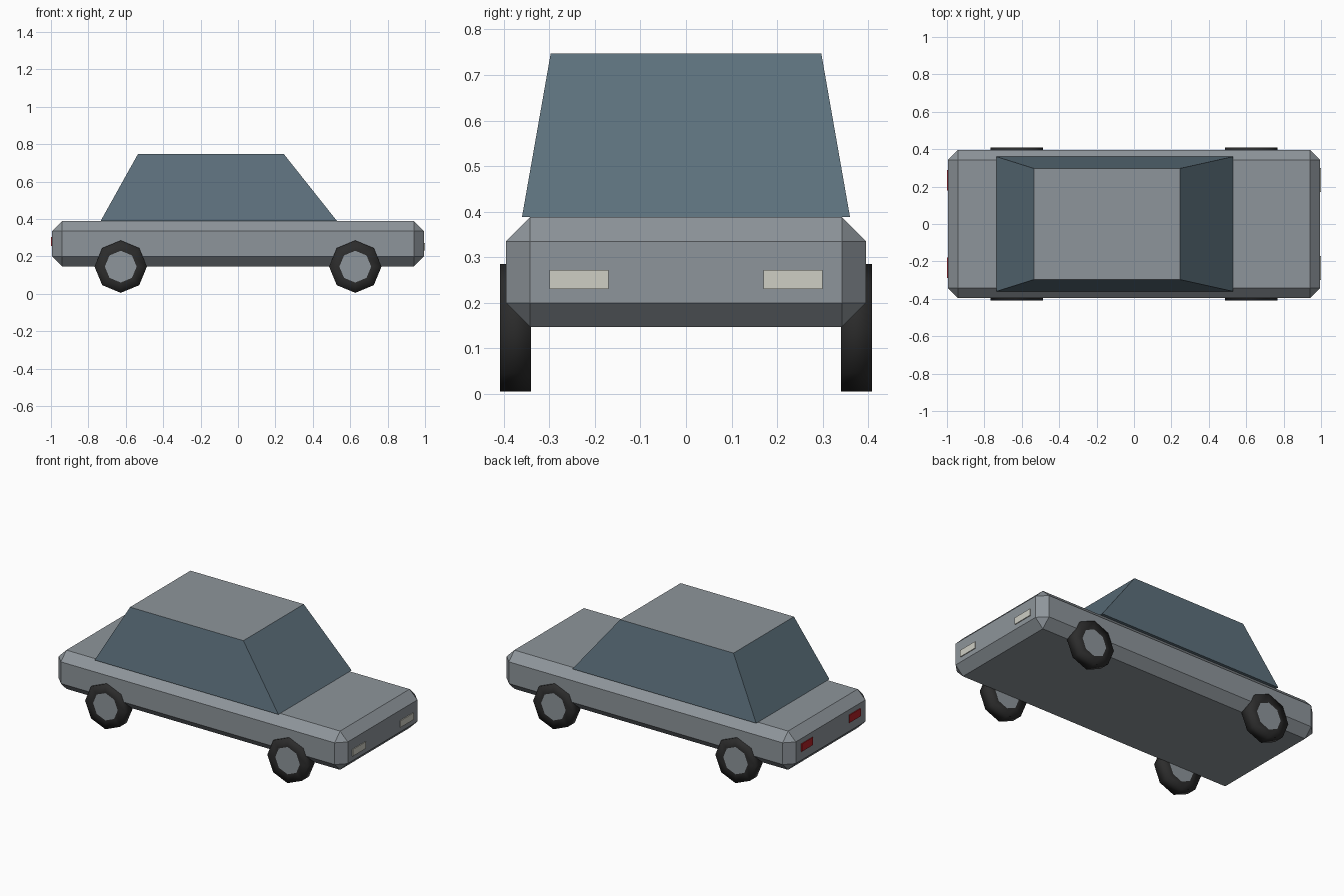
import bpy, bmesh, math
from mathutils import Matrix

if "Cube" in bpy.data.objects:
    bpy.data.objects.remove(bpy.data.objects["Cube"], do_unlink=True)


def material(name, rgb):
    m = bpy.data.materials.new(name)
    m.use_nodes = True
    m.diffuse_color = (*rgb, 1)
    node = next(n for n in m.node_tree.nodes if n.type == "BSDF_PRINCIPLED")
    node.inputs["Base Color"].default_value = (*rgb, 1)
    return m


PAINT = material("grey_paint", (0.27, 0.30, 0.325))
GLASS = material("blue_grey_glass", (0.11, 0.165, 0.205))
TYRE = material("black_rubber", (0.025, 0.025, 0.025))
HEAD = material("pale_lamp", (0.62, 0.62, 0.55))
TAIL = material("red_lamp", (0.45, 0.015, 0.02))


def finish(name, bm, *mats):
    mesh = bpy.data.meshes.new(name)
    bmesh.ops.recalc_face_normals(bm, faces=bm.faces)
    bm.to_mesh(mesh)
    bm.free()
    for m in mats:
        mesh.materials.append(m)
    obj = bpy.data.objects.new(name, mesh)
    bpy.context.collection.objects.link(obj)
    return obj


def box(x, y, z):
    """Box between the (low, high) limits on each axis."""
    bm = bmesh.new()
    bmesh.ops.create_cube(bm, size=1)
    for v in bm.verts:
        v.co = [lim[c > 0] for lim, c in zip((x, y, z), v.co)]
    return bm


# Chamfered lower body
bm = box((-0.995, 0.995), (-0.395, 0.395), (0.147, 0.388))
bmesh.ops.bevel(bm, geom=bm.edges[:], offset=0.053, offset_type="OFFSET",
                segments=1, affect="EDGES")
finish("body", bm, PAINT)

# Tapered cabin: glass sides, painted roof
bm = box((-0.735, 0.53), (-0.36, 0.36), (0.388, 0.747))
for v in bm.verts:
    if v.co.z > 0.5:
        v.co.x = 0.245 if v.co.x > 0 else -0.535
        v.co.y = math.copysign(0.297, v.co.y)
bm.normal_update()
for f in bm.faces:
    f.material_index = int(f.normal.z > 0.9)
finish("cabin", bm, GLASS, PAINT)


def wheel(name, x, y):
    bm = bmesh.new()
    bmesh.ops.create_cone(bm, cap_ends=True, segments=8, radius1=0.14,
                          radius2=0.14, depth=0.068)
    caps = [f for f in bm.faces if len(f.verts) == 8]
    # Hub discs inset in both end caps
    bmesh.ops.inset_individual(bm, faces=caps, thickness=0.055)
    for f in bm.faces:
        f.smooth = True
        f.material_index = int(len(f.verts) == 8)
    bm.transform(Matrix.Translation((x, y, 0.145))
                 @ Matrix.Rotation(math.pi / 2, 4, "X"))
    finish(name, bm, TYRE, PAINT)


# Wheels and lamps on both sides
for side, s in (("left", 1), ("right", -1)):
    for end, x in (("front", 0.627), ("rear", -0.627)):
        wheel(f"{end}_{side}_wheel", x, s * 0.374)
    y = sorted((s * 0.17, s * 0.30))
    finish(f"{side}_headlight", box((0.992, 1.0), y, (0.23, 0.272)), HEAD)
    y = sorted((s * 0.18, s * 0.29))
    finish(f"{side}_tail_light", box((-1.0, -0.992), y, (0.255, 0.303)), TAIL)
